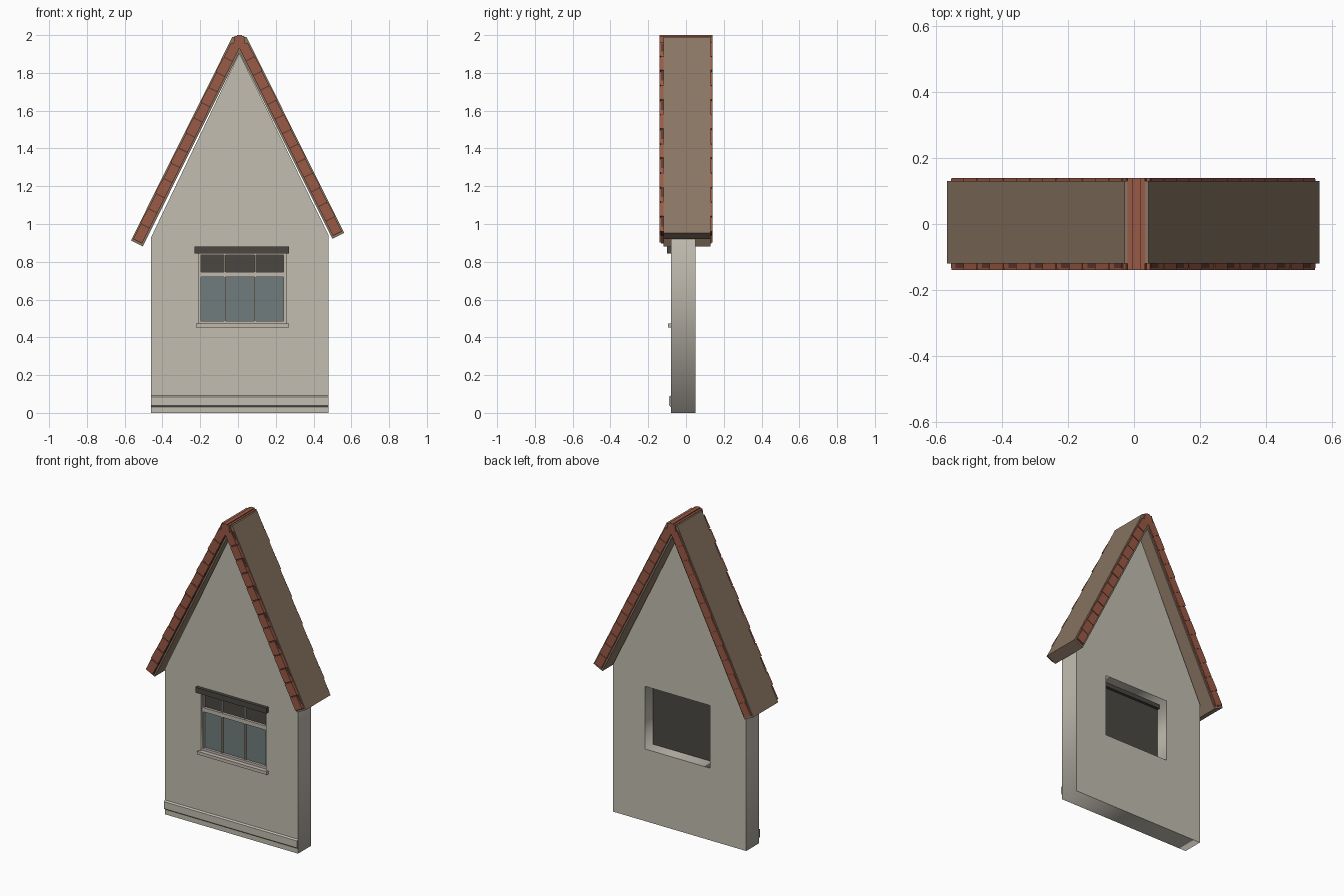
import bpy, bmesh
from mathutils import Vector

cube = bpy.data.objects.get("Cube")
if cube:
    bpy.data.objects.remove(cube, do_unlink=True)


def material(name, r, g, b):
    m = bpy.data.materials.new(name)
    m.use_nodes = True
    m.diffuse_color = (r, g, b, 1)
    bsdf = next(n for n in m.node_tree.nodes if n.type == 'BSDF_PRINCIPLED')
    bsdf.inputs["Base Color"].default_value = (r, g, b, 1)
    bsdf.inputs["Roughness"].default_value = 0.8
    return m


PLASTER = material("plaster", 0.54, 0.51, 0.44)
TRIM = material("window_trim", 0.53, 0.48, 0.42)
BROWN = material("roof_brown", 0.25, 0.18, 0.125)
RED = material("tile_red", 0.32, 0.10, 0.06)
MORTAR = material("tile_joint", 0.12, 0.045, 0.03)
DARK = material("dark_wood", 0.07, 0.064, 0.054)
GLASS = material("glass", 0.16, 0.20, 0.20)


def make(name, bm, mat):
    bmesh.ops.recalc_face_normals(bm, faces=bm.faces)
    me = bpy.data.meshes.new(name)
    bm.to_mesh(me)
    bm.free()
    me.materials.append(mat)
    ob = bpy.data.objects.new(name, me)
    bpy.context.collection.objects.link(ob)
    return ob


def add_prism(bm, pts, y0, y1):
    """Extrude an xz outline from y0 to y1."""
    face = bm.faces.new([bm.verts.new((x, y0, z)) for x, z in pts])
    ext = bmesh.ops.extrude_face_region(bm, geom=[face])
    moved = [v for v in ext["geom"] if isinstance(v, bmesh.types.BMVert)]
    bmesh.ops.translate(bm, verts=moved, vec=(0, y1 - y0, 0))


def prism(name, pts, y0, y1, mat):
    bm = bmesh.new()
    add_prism(bm, pts, y0, y1)
    return make(name, bm, mat)


def rect(x0, x1, z0, z1):
    return [(x0, z0), (x1, z0), (x1, z1), (x0, z1)]


def box(name, x0, x1, y0, y1, z0, z1, mat):
    return prism(name, rect(x0, x1, z0, z1), y0, y1, mat)


# Gable wall: filled outline with a window hole
LEFT, RIGHT, APEX = -0.46, 0.48, 0.007
X0, X1, Z0, Z1 = -0.206, 0.254, 0.46, 0.86
curve = bpy.data.curves.new("wall_outline", 'CURVE')
curve.dimensions = '2D'
curve.fill_mode = 'BOTH'
curve.extrude = 0.065
outline = [(LEFT, 0), (RIGHT, 0), (RIGHT, 0.94), (APEX, 1.905), (LEFT, 0.93)]
for pts in (outline, rect(X0, X1, Z0, Z1)):
    sp = curve.splines.new('POLY')
    sp.points.add(len(pts) - 1)
    for p, (x, z) in zip(sp.points, pts):
        p.co = (x, z, 0, 1)
    sp.use_cyclic_u = True
temp = bpy.data.objects.new("wall_outline", curve)
bpy.context.collection.objects.link(temp)
deps = bpy.context.evaluated_depsgraph_get()
bm = bmesh.new()
bm.from_mesh(bpy.data.meshes.new_from_object(temp.evaluated_get(deps)))
bpy.data.objects.remove(temp, do_unlink=True)
bmesh.ops.remove_doubles(bm, verts=bm.verts, dist=0.0001)
for v in bm.verts:
    x, h, d = v.co
    v.co = (x, -0.015 - d, h)
make("gable_wall", bm, PLASTER)

# Chamfered plinth along the front foot of the wall
bm = bmesh.new()
profile = [(-0.078, 0.03), (-0.09, 0.04), (-0.09, 0.085), (-0.078, 0.093)]
f = bm.faces.new([bm.verts.new((LEFT, y, z)) for y, z in profile])
ext = bmesh.ops.extrude_face_region(bm, geom=[f])
bmesh.ops.translate(bm, vec=(RIGHT - LEFT, 0, 0),
                    verts=[v for v in ext["geom"] if isinstance(v, bmesh.types.BMVert)])
make("plinth", bm, PLASTER)

# Window panes, frame bars and backing
cols = [(-0.196, -0.074), (-0.066, 0.087), (0.095, 0.241)]
rows = [(0.487, 0.72), (0.746, 0.836)]
box("window_backing", X0, X1, -0.04, -0.03, Z0, Z1, DARK)
box("lower_glass", X0, X1, -0.052, -0.04, Z0, 0.733, GLASS)
box("upper_glass", X0, X1, -0.052, -0.04, 0.733, Z1, DARK)
bm = bmesh.new()
xs = [X0] + [x for c in cols for x in c] + [X1]
zs = [Z0] + [z for r in rows for z in r] + [Z1]
for a, b in zip(xs[::2], xs[1::2]):
    add_prism(bm, rect(a, b, Z0, Z1), -0.066, -0.05)
for a, b in zip(zs[::2], zs[1::2]):
    add_prism(bm, rect(X0, X1, a, b), -0.068, -0.05)
make("window_frame", bm, TRIM)
box("lintel", -0.23, 0.27, -0.10, -0.075, 0.845, 0.88, DARK)
box("blind_box", X0, X1, -0.03, -0.012, 0.835, Z1, DARK)
box("window_sill", -0.222, 0.27, -0.096, -0.05, 0.452, 0.472, TRIM)


# Roof slopes: u runs down from the ridge, v goes in through the slab
def slope_point(side, u, v):
    start = Vector((-0.025 if side < 0 else 0.04, 2.0))
    p = start + Vector((side * 0.446, -0.895)) * u + Vector((-side * 0.895, -0.446)) * v
    return p.x, p.y


for side, name, length in ((-1, "right", 1.215), (1, "left", 1.17)):
    def at(u, v):
        return slope_point(side, u, v)

    prism(name + "_roof_slab",
          [at(0.01, 0), at(length, 0), at(length, 0.07), (APEX, 1.907), (APEX, 1.99)],
          -0.12, 0.13, BROWN)
    for end, y_in, y_mid, y_out in (("front", -0.119, -0.133, -0.14),
                                    ("back", 0.129, 0.136, 0.14)):
        # Backing strip showing as dark joints
        prism(f"{name}_{end}_verge",
              [at(0.045, 0.008), at(length - 0.012, 0.008),
               at(length - 0.012, 0.06), at(0.045, 0.06)], y_in, y_mid,
              MORTAR if end == "front" else RED)
        # Row of verge tiles
        bm = bmesh.new()
        count = 13
        step = (length - 0.05) / count
        for i in range(count):
            u0 = 0.04 + i * step
            u1 = u0 + step - 0.006
            lip = 0.006 if i % 2 else 0.01
            add_prism(bm, [at(u0, lip), at(u1, lip - 0.003),
                           at(u1, 0.058), at(u0, 0.06)], y_in, y_out)
        make(f"{name}_{end}_tiles", bm, RED)

# Ridge cap with a raised middle
prism("ridge_cap", [(-0.026, 1.935), (0.04, 1.935), (0.033, 1.994), (0.02, 1.994),
                    (0.02, 2.0), (-0.005, 2.0), (-0.005, 1.994), (-0.019, 1.994)],
      -0.14, 0.14, RED)
